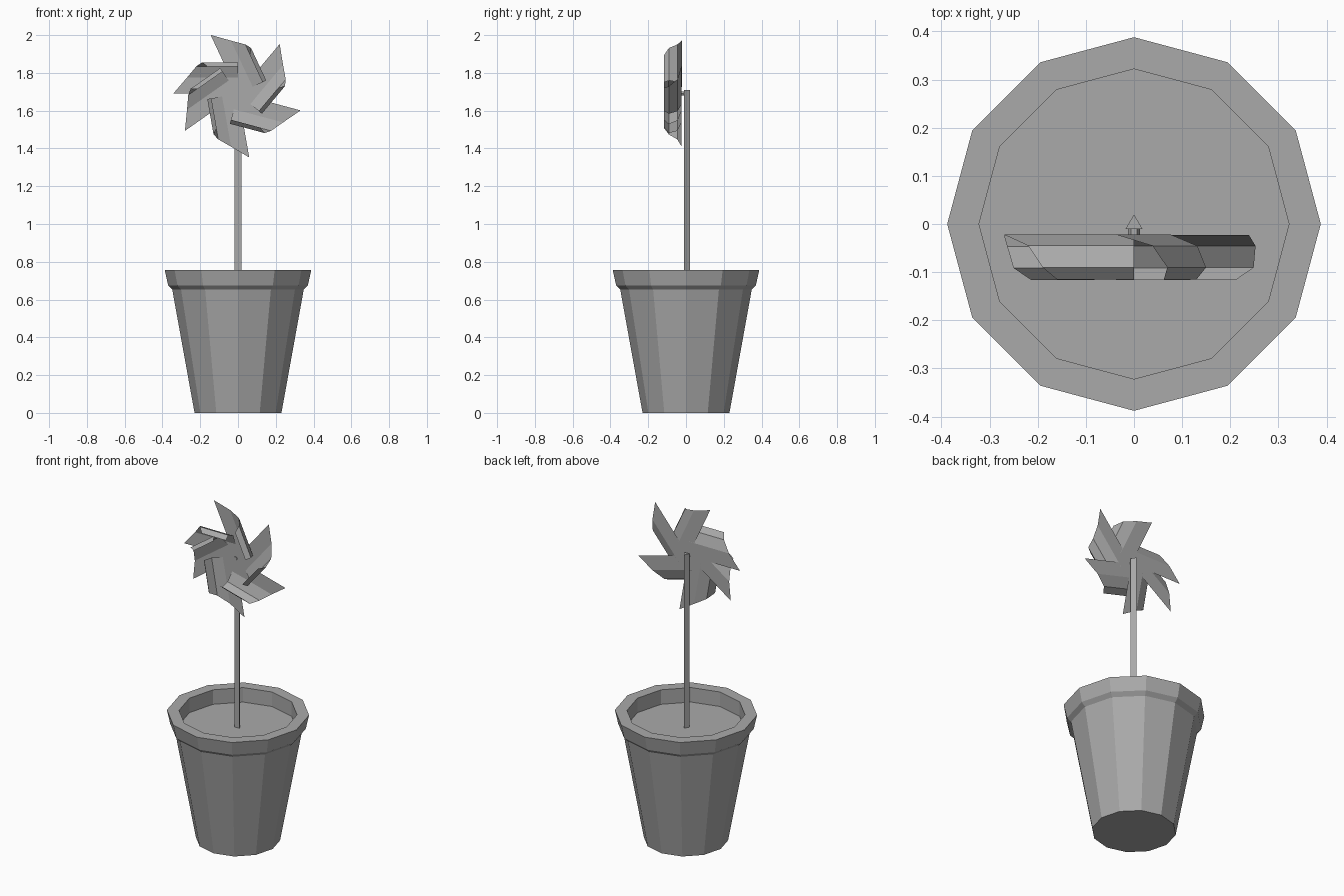
import bpy, bmesh
from math import radians, sin, cos, pi
from mathutils import Vector, Matrix

cube = bpy.data.objects.get("Cube")
if cube:
    bpy.data.objects.remove(cube)

grey = bpy.data.materials.new("plain_grey")
grey.use_nodes = True
colour = (0.4, 0.4, 0.4, 1)
grey.diffuse_color = colour
grey.node_tree.nodes["Principled BSDF"].inputs["Base Color"].default_value = colour


def finish(name, bm, fix_normals=True):
    if fix_normals:
        bmesh.ops.recalc_face_normals(bm, faces=bm.faces)
    mesh = bpy.data.meshes.new(name)
    bm.to_mesh(mesh)
    bm.free()
    mesh.materials.append(grey)
    obj = bpy.data.objects.new(name, mesh)
    bpy.context.collection.objects.link(obj)
    return obj


def lathe(name, profile, sides, start=0.0):
    """Stack rings of (radius, z) and cap both ends."""
    bm = bmesh.new()
    rings = []
    for r, z in profile:
        angles = [start + 2 * pi * i / sides for i in range(sides)]
        rings.append([bm.verts.new((r * cos(t), r * sin(t), z)) for t in angles])
    for low, high in zip(rings, rings[1:]):
        for i in range(sides):
            j = (i + 1) % sides
            bm.faces.new((low[i], low[j], high[j], high[i]))
    bm.faces.new(rings[0])
    bm.faces.new(rings[-1])
    return finish(name, bm)


# Pot with a flared rim; the last ring is the flat soil
lathe("flower_pot", [(0.23, 0), (0.348, 0.653), (0.37, 0.675), (0.388, 0.757),
                     (0.322, 0.757), (0.322, 0.67)], 12)

# Three-sided stick
lathe("stick", [(0.02, 0.66), (0.02, 1.71)], 3, pi / 2)

# Short pin joining wheel and stick
HUB = Vector((0, 0, 1.69))
pin = lathe("pin", [(0.012, 0.005), (0.012, 0.026)], 6)
pin.matrix_world = Matrix.Translation(HUB) @ Matrix.Rotation(pi / 2, 4, "X")

# Curled blades: each point is (length along blade, offset across it, depth)
CURL = [(0.343, 0, -0.022), (0.27, 0.085, -0.022), (0.22, 0.145, -0.045),
        (0.19, 0.165, -0.09), (0.16, 0.143, -0.115)]
bm = bmesh.new()
for k in range(6):
    t = radians(180 - 65 * k)
    along = Vector((cos(t), 0, sin(t)))
    across = Vector((sin(t), 0, -cos(t)))
    rows = []
    for length, offset, depth in CURL:
        base = HUB + across * offset + Vector((0, depth - 0.0003 * k, 0))
        rows.append((bm.verts.new(base), bm.verts.new(base + along * length)))
    for (a, b), (c, d) in zip(rows, rows[1:]):
        bm.faces.new((a, b, d, c))
finish("pinwheel_blades", bm, False)
